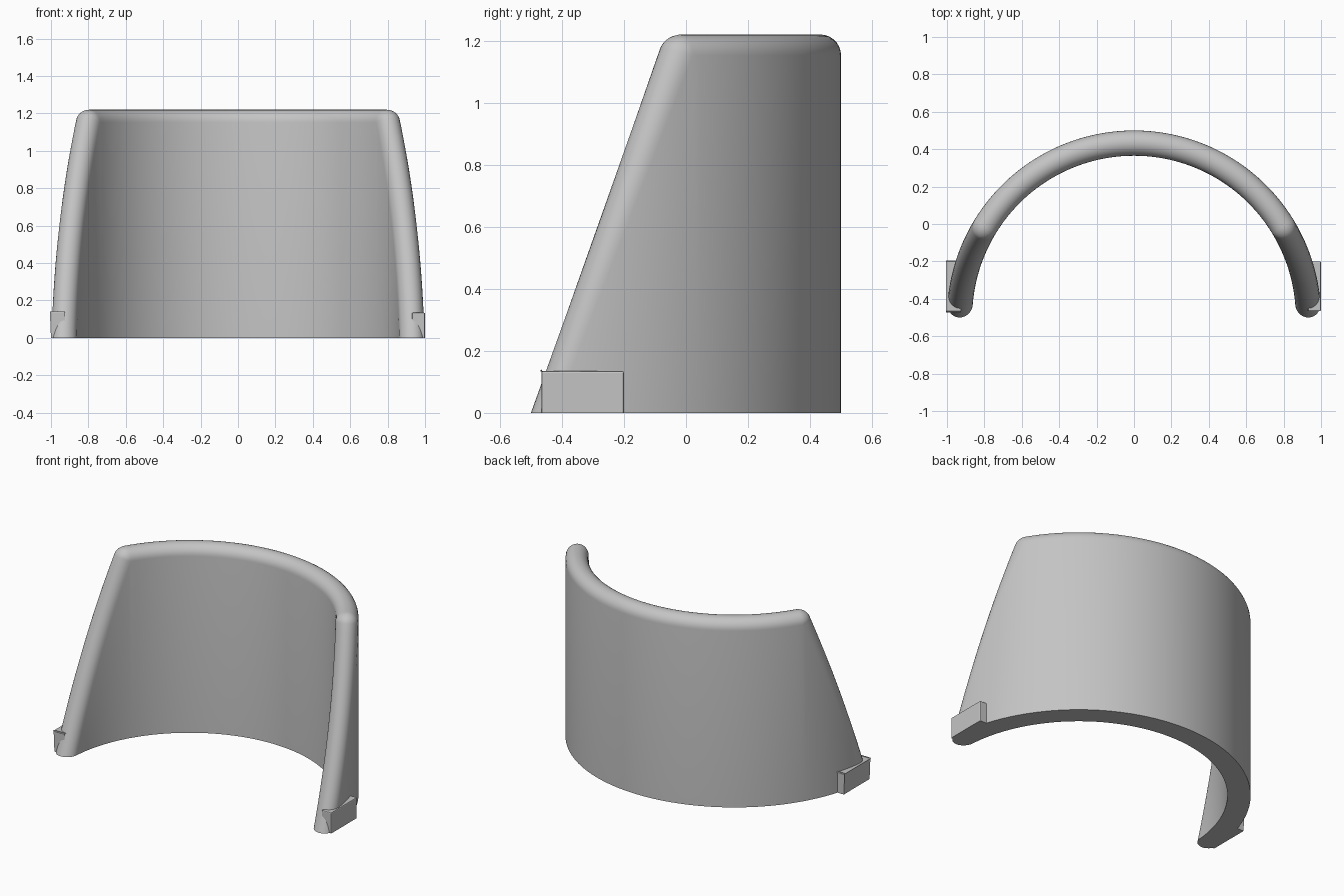
import bpy, bmesh, math

if "Cube" in bpy.data.objects:
    bpy.data.objects.remove(bpy.data.objects["Cube"], do_unlink=True)

grey = bpy.data.materials.new("plain grey")
grey.use_nodes = True
colour = (0.55, 0.55, 0.55, 1)
grey.diffuse_color = colour
grey.node_tree.nodes["Principled BSDF"].inputs["Base Color"].default_value = colour

HEIGHT, OUTER, INNER, BACK = 1.22, 1.0, 0.865, -0.5
MID, HALF = (OUTER + INNER) / 2, (OUTER - INNER) / 2   # centre radius, rounding radius
SLOPE = 0.36                                            # lean of the front edges
LEAN = math.atan(SLOPE)
LAYERS, LINE, ARC, TOP = 14, 24, 8, 72


def add_object(name, bm):
    bmesh.ops.remove_doubles(bm, verts=bm.verts, dist=1e-5)
    bmesh.ops.recalc_face_normals(bm, faces=bm.faces)
    mesh = bpy.data.meshes.new(name)
    bm.to_mesh(mesh)
    bm.free()
    mesh.materials.append(grey)
    obj = bpy.data.objects.new(name, mesh)
    bpy.context.collection.objects.link(obj)
    return obj


def outline(reach):
    """Angle and height along the rim, left to right, for a given rounding reach."""
    zc = HEIGHT - HALF
    y0 = BACK + HALF / math.cos(LEAN)
    half = []
    for i in range(LINE):
        z = i / LINE * (zc + reach * math.sin(LEAN))
        half.append((y0 + SLOPE * z - reach / math.cos(LEAN), z))
    for i in range(ARC + 1):
        a = LEAN + (math.pi / 2 - LEAN) * i / ARC
        half.append((y0 + SLOPE * zc - reach * math.cos(a), zc + reach * math.sin(a)))
    side = [(math.asin(max(0, y - BACK) / MID), z) for y, z in half]
    start, z = side[-1]
    top = [(start + (math.pi - 2 * start) * i / TOP, z) for i in range(1, TOP)]
    return side + top + [(math.pi - t, z) for t, z in reversed(side)]


def place(radius, angle, z):
    return (radius * math.cos(angle), BACK + radius * math.sin(angle), z)


# Curved wall: closed cross-sections with a rounded rim, skinned along the rim
bm = bmesh.new()
layers = []
for k in range(LAYERS + 1):
    a = math.pi * (k / LAYERS - 0.5)
    radius = MID + HALF * math.sin(a)
    layers.append([(radius, t, z) for t, z in outline(HALF * math.cos(a))])
sections = []
for section in zip(*layers):
    loop = [(*section[0][:2], 0), *section, (*section[-1][:2], 0)]
    sections.append([bm.verts.new(place(*p)) for p in loop])
for one, two in zip(sections, sections[1:]):
    for i in range(len(one)):
        bm.faces.new((one[i - 1], one[i], two[i], two[i - 1]))
for end in (sections[0], sections[-1]):
    bm.faces.new(end[1:-1])
wall = add_object("curved_wall", bm)
bpy.context.view_layer.objects.active = wall
wall.select_set(True)
bpy.ops.object.shade_smooth_by_angle(angle=math.radians(35))
wall.select_set(False)

# Flat tabs on the outside of both front feet
for name, side in (("left_tab", 1), ("right_tab", -1)):
    bm = bmesh.new()
    bmesh.ops.create_cube(bm, size=1)
    for v in bm.verts:
        v.co = (side * (0.965 + v.co.x * 0.07), -0.333 + v.co.y * 0.266, 0.0675 + v.co.z * 0.135)
    upper = [e for e in bm.edges if max(v.co.z for v in e.verts) > 0.1]
    bmesh.ops.bevel(bm, geom=upper, offset=0.006, segments=2, affect='EDGES', profile=0.5)
    add_object(name, bm)
